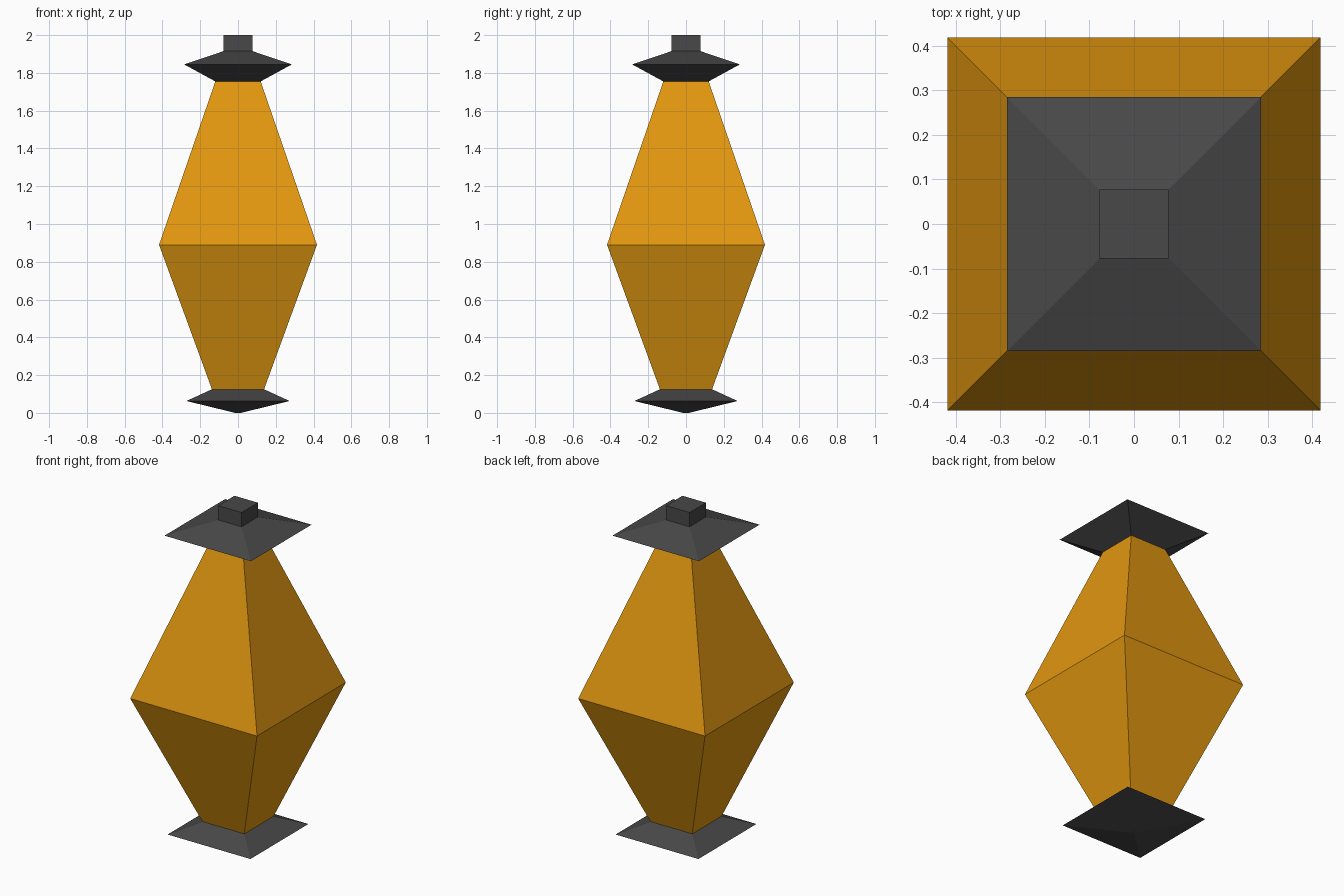
import bpy, bmesh

if "Cube" in bpy.data.objects:
    bpy.data.objects.remove(bpy.data.objects["Cube"])


def material(name, rgb):
    m = bpy.data.materials.new(name)
    m.diffuse_color = (*rgb, 1)
    m.use_nodes = True
    m.node_tree.nodes["Principled BSDF"].inputs["Base Color"].default_value = m.diffuse_color
    return m


def square_loft(name, profile, mat):
    """Stack square rings from (z, half width) pairs, closing both ends."""
    bm = bmesh.new()
    rings = [[bm.verts.new((sx * h, sy * h, z))
              for sx, sy in ((-1, -1), (1, -1), (1, 1), (-1, 1))]
             for z, h in profile]
    for a, b in zip(rings, rings[1:]):
        for i in range(4):
            j = (i + 1) % 4
            bm.faces.new((a[i], a[j], b[j], b[i]))
    bm.faces.new(rings[0][::-1])
    bm.faces.new(rings[-1])
    # Rings of zero width become a point
    bmesh.ops.remove_doubles(bm, verts=bm.verts, dist=1e-5)
    bmesh.ops.recalc_face_normals(bm, faces=bm.faces)
    mesh = bpy.data.meshes.new(name)
    bm.to_mesh(mesh)
    bm.free()
    mesh.materials.append(mat)
    obj = bpy.data.objects.new(name, mesh)
    bpy.context.collection.objects.link(obj)
    return obj


amber = material("amber glass", (0.76, 0.31, 0.005))
iron = material("dark iron", (0.065, 0.065, 0.065))

# Pointed base, faceted lantern body, and roof with square knob
square_loft("base", [(0, 0.015), (0.063, 0.273), (0.125, 0.138)], iron)
square_loft("lantern_body", [(0.125, 0.138), (0.89, 0.418), (1.755, 0.12)], amber)
square_loft("roof", [(1.755, 0.12), (1.845, 0.285), (1.915, 0.077)], iron)
square_loft("knob", [(1.915, 0.077), (2.0, 0.077)], iron)
